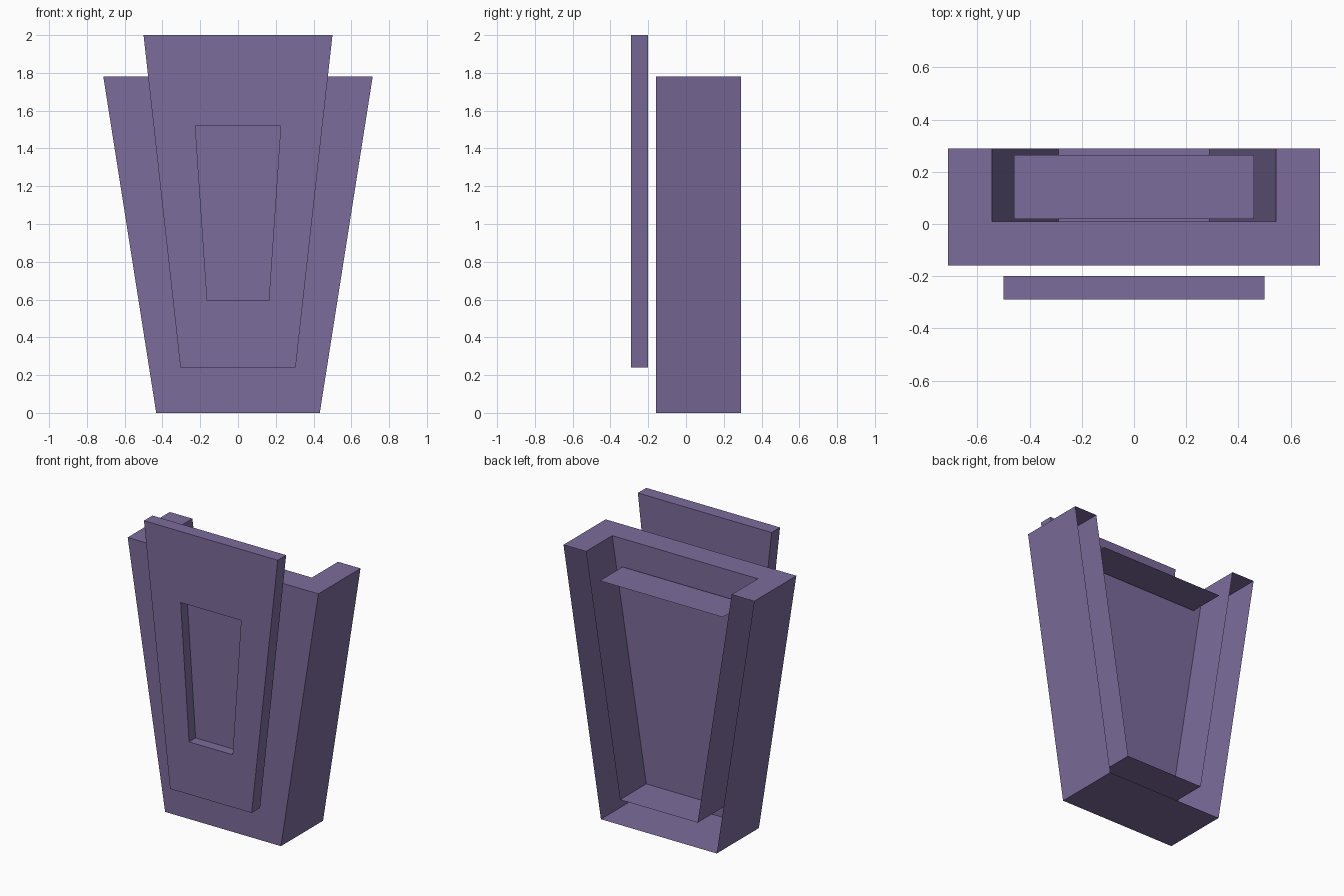
import bpy
import bmesh

cube = bpy.data.objects.get("Cube")
if cube:
    bpy.data.objects.remove(cube, do_unlink=True)

purple = bpy.data.materials.new("muted_purple")
purple.use_nodes = True
COLOR = (0.2, 0.15, 0.33, 1.0)
purple.diffuse_color = COLOR
purple.node_tree.nodes["Principled BSDF"].inputs["Base Color"].default_value = COLOR


def taper(bm, bottom, top, y):
    """Four corners of an upright trapezoid; bottom and top are (z, half width)."""
    (z0, w0), (z1, w1) = bottom, top
    return [bm.verts.new(p) for p in
            ((-w0, y, z0), (w0, y, z0), (w1, y, z1), (-w1, y, z1))]


def bridge(bm, a, b, sides):
    """Join matching edges of two trapezoids: 0 bottom, 1 left, 2 top, 3 right."""
    for i in sides:
        j = (i + 1) % 4
        bm.faces.new((a[i], a[j], b[j], b[i]))


def finish(bm, name):
    bmesh.ops.recalc_face_normals(bm, faces=bm.faces)
    mesh = bpy.data.meshes.new(name)
    bm.to_mesh(mesh)
    bm.free()
    mesh.materials.append(purple)
    obj = bpy.data.objects.new(name, mesh)
    bpy.context.collection.objects.link(obj)
    return obj


# Tapered housing: a shell open at the back with a channel sunk from the top
bm = bmesh.new()
outer = ((0, 0.433), (1.78, 0.713))
channel = ((0.17, 0.29), (1.78, 0.545))
front = taper(bm, *outer, -0.16)
back = taper(bm, *outer, 0.29)
inner = taper(bm, *channel, 0.01)
rim = taper(bm, *channel, 0.29)
bm.faces.new(front)
bm.faces.new(inner)
bridge(bm, front, back, (0, 1, 3))
bridge(bm, inner, rim, (0, 1, 3))
# U-shaped top
bm.faces.new((front[3], front[2], back[2], rim[2],
              inner[2], inner[3], rim[3], back[3]))
finish(bm, "housing")

# Thin shelf inside the channel
bm = bmesh.new()
bm.faces.new([bm.verts.new((x, y, 1.595)) for x, y in
              ((-0.46, 0.02), (0.46, 0.02), (0.46, 0.265), (-0.46, 0.265))])
finish(bm, "channel_shelf")

# Front plate with a sunken tapered window
bm = bmesh.new()
plate = ((0.24, 0.305), (2.0, 0.5))
window = ((0.595, 0.163), (1.52, 0.226))
face = taper(bm, *plate, -0.29)
rear = taper(bm, *plate, -0.2)
opening = taper(bm, *window, -0.29)
recess = taper(bm, *window, -0.22)
bridge(bm, face, rear, range(4))
bridge(bm, face, opening, range(4))
bridge(bm, opening, recess, range(4))
bm.faces.new(recess)
bm.faces.new(rear)
finish(bm, "front_plate")
